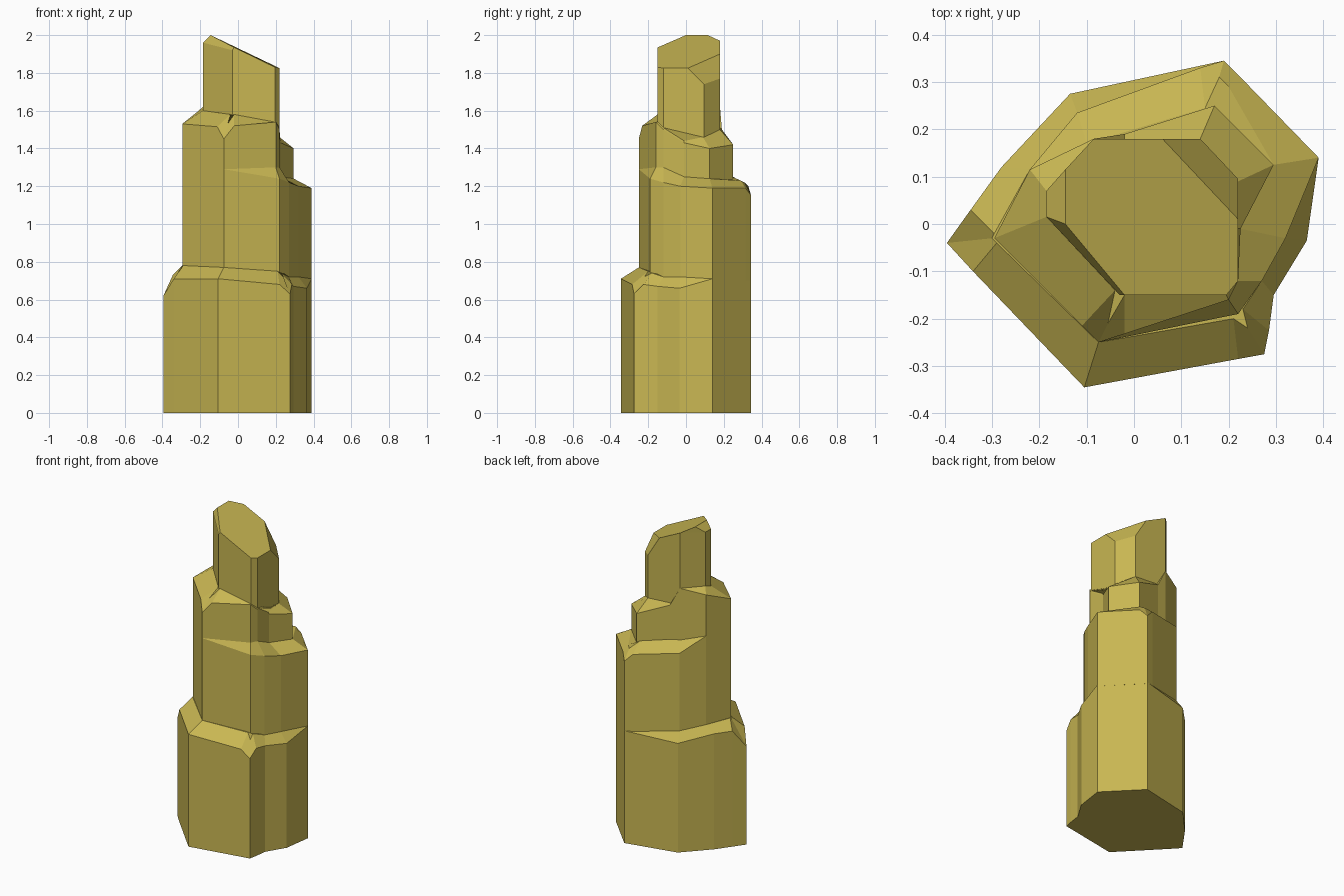
import bpy
import bmesh
from mathutils import Vector

# Remove the default cube only
default_cube = bpy.data.objects.get("Cube")
if default_cube:
    bpy.data.objects.remove(default_cube, do_unlink=True)

# One flat sandy yellow for the whole rock
ochre = bpy.data.materials.new("ochre_stone")
ochre.use_nodes = True
stone_colour = (0.58, 0.47, 0.085, 1)
ochre.diffuse_color = stone_colour
ochre.node_tree.nodes["Principled BSDF"].inputs["Base Color"].default_value = stone_colour

UNIT = 0.01  # corner points are given in hundredths


def add_ring(bm, points):
    """Add one closed ring of vertices."""
    return [bm.verts.new(Vector(point) * UNIT) for point in points]


def bridge(bm, lower, upper):
    """Join two rings of equal length with a band of faces."""
    count = len(lower)
    for i in range(count):
        j = (i + 1) % count
        bm.faces.new((lower[i], lower[j], upper[j], upper[i]))


def rock_tier(name, bottom, rim, shoulder):
    """Upright walls up to an uneven rim, then a sloping ledge up to the shoulder."""
    bm = bmesh.new()
    foot_ring = add_ring(bm, [(x, y, bottom) for x, y, z in rim])
    rim_ring = add_ring(bm, rim)
    shoulder_ring = add_ring(bm, shoulder)
    bridge(bm, foot_ring, rim_ring)
    bridge(bm, rim_ring, shoulder_ring)
    bm.faces.new(list(reversed(foot_ring)))
    bm.faces.new(shoulder_ring)

    # Where rim and shoulder share a corner the ledge tapers to nothing
    bmesh.ops.remove_doubles(bm, verts=bm.verts[:], dist=UNIT * 0.1)
    bmesh.ops.recalc_face_normals(bm, faces=bm.faces[:])

    mesh = bpy.data.meshes.new(name)
    bm.to_mesh(mesh)
    bm.free()
    mesh.materials.append(ochre)
    tier = bpy.data.objects.new(name, mesh)
    bpy.context.collection.objects.link(tier)
    return tier


# Wide foot of the pillar, with chipped left and front corners
rock_tier(
    "base_tier",
    bottom=0,
    rim=[(-39.5, -4, 62), (-34, -10, 71), (-10.5, -34.5, 71), (22, -28.5, 68),
         (27.5, -27.5, 63), (28.5, -22.5, 68), (29.5, -15, 67), (36.5, -3.5, 66),
         (39, 14, 71), (19, 34.5, 71), (-13.5, 27.5, 69), (-28, 12, 73), (-34.5, 3, 73)],
    shoulder=[(-30, -3, 77), (-29, -4, 78), (-7.5, -25, 77), (21, -20, 75),
              (24, -22, 72), (23, -18, 74), (27, -12, 72), (32, -3, 72),
              (39, 14, 71), (19, 34.5, 71), (-12, 23.5, 75), (-22, 11.5, 77), (-29.5, -2, 78)],
)

# Middle tier, flush with the base on its back corner
rock_tier(
    "middle_tier",
    bottom=70,
    rim=[(-29.5, -3, 130), (-7.5, -25, 129), (22, -19, 124), (27, -12, 122),
         (32, -3, 120), (39, 14, 119), (22, 31.5, 119), (19, 34.5, 115),
         (14, 33, 120), (-12, 23.5, 124), (-22, 11.5, 133)],
    shoulder=[(-29.5, -3, 130), (-7.5, -25, 129), (20, -16, 130), (22, -12, 130),
              (22.5, -1, 125), (29.5, 12.5, 124), (20, 29, 123), (18, 31, 122),
              (15, 24.5, 125), (-10, 17, 130), (-22, 11.5, 133)],
)

# Upper tier with a low step at the back and a high shoulder at the front
rock_tier(
    "upper_tier",
    bottom=118,
    rim=[(-29.5, -3, 153), (-11, -21.5, 151.5), (-7.5, -25, 145), (-2, -23.2, 152),
         (20, -16, 154), (22, -12, 150), (22.5, -1, 143), (29.5, 12.5, 140),
         (17, 25, 142), (-2, 19, 150), (-8.5, 18, 162), (-22, 11.5, 159)],
    shoulder=[(-18.5, 1.5, 160), (-4, -14, 158), (-5.5, -21, 153), (-2, -15, 158),
              (19.5, -15, 154), (22, -12, 151), (22, -1, 144), (22, 9, 146),
              (14, 18, 150), (-2, 18, 151), (-8.5, 18, 162), (-18.5, 7, 162)],
)

# Narrow peak with a slanted top and bevelled corners
rock_tier(
    "peak",
    bottom=140,
    rim=[(-18.5, 1.5, 196), (-3, -15, 192), (19.5, -15, 183), (22, -12, 182.5),
         (22, 1, 182.5), (22, 9.5, 174), (14, 18, 177), (6, 18, 190),
         (-8.5, 18, 197), (-18.5, 7, 196)],
    shoulder=[(-14.5, 0, 200), (-2, -15, 193.5), (19.5, -15, 183), (22, -12, 182.5),
              (22, 1, 182.5), (22, 1, 182.5), (6, 18, 190), (6, 18, 190),
              (-8.5, 18, 197), (-14.5, 11.5, 200)],
)
